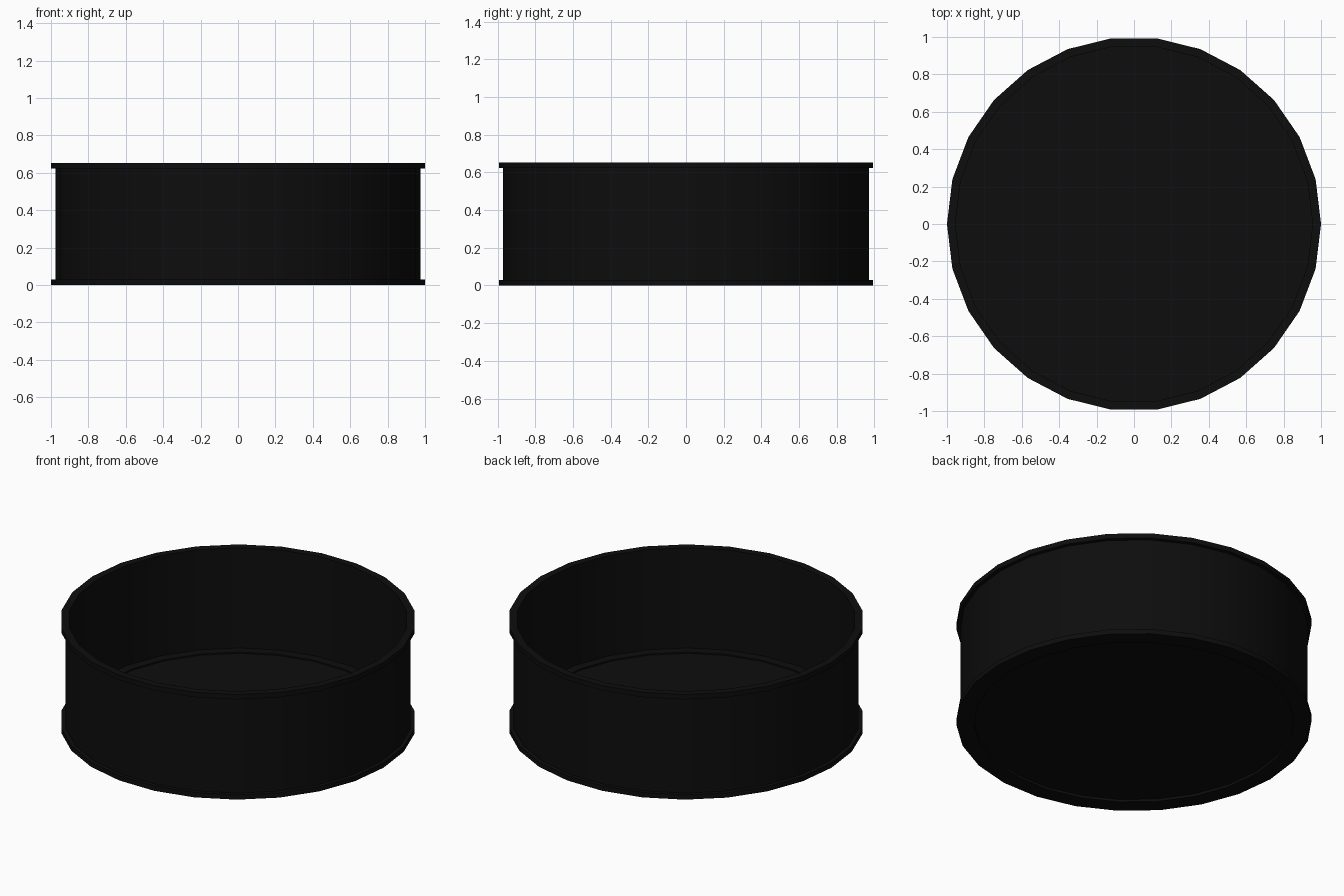
import bpy, bmesh, math

if "Cube" in bpy.data.objects:
    bpy.data.objects.remove(bpy.data.objects["Cube"])

SIDES = 26
black = bpy.data.materials.new("black")
black.diffuse_color = (0.004, 0.004, 0.004, 1)
black.use_nodes = True
black.node_tree.nodes["Principled BSDF"].inputs["Base Color"].default_value = black.diffuse_color


def lathe(name, profile, closed=True):
    """Revolve an (r, z) profile around z; r = 0 points become poles."""
    bm = bmesh.new()
    rings = []
    for r, z in profile:
        if r == 0:
            rings.append([bm.verts.new((0, 0, z))] * SIDES)
        else:
            rings.append([bm.verts.new((r * math.cos(2 * math.pi * i / SIDES),
                                        r * math.sin(2 * math.pi * i / SIDES), z))
                          for i in range(SIDES)])
    pairs = list(zip(rings, rings[1:]))
    if closed:
        pairs.append((rings[-1], rings[0]))
    for a, b in pairs:
        for i in range(SIDES):
            j = (i + 1) % SIDES
            vs = list(dict.fromkeys((a[i], a[j], b[j], b[i])))
            bm.faces.new(vs)
    bmesh.ops.recalc_face_normals(bm, faces=bm.faces)
    me = bpy.data.meshes.new(name)
    bm.to_mesh(me)
    bm.free()
    ob = bpy.data.objects.new(name, me)
    bpy.context.collection.objects.link(ob)
    me.materials.append(black)
    bpy.context.view_layer.objects.active = ob
    ob.select_set(True)
    bpy.ops.object.shade_smooth_by_angle(angle=math.radians(30))
    ob.select_set(False)
    return ob


# Open tray: floor, thin wall, rolled flanges at top and bottom, recessed underside
lathe("round_tray", [
    (0, 0.015), (0.90, 0.015), (0.90, 0.0), (1.0, 0.0), (1.0, 0.03),
    (0.977, 0.03), (0.977, 0.622), (1.0, 0.622), (1.0, 0.652),
    (0.955, 0.652), (0.955, 0.03), (0.90, 0.03), (0.90, 0.022), (0, 0.022),
], closed=False)
